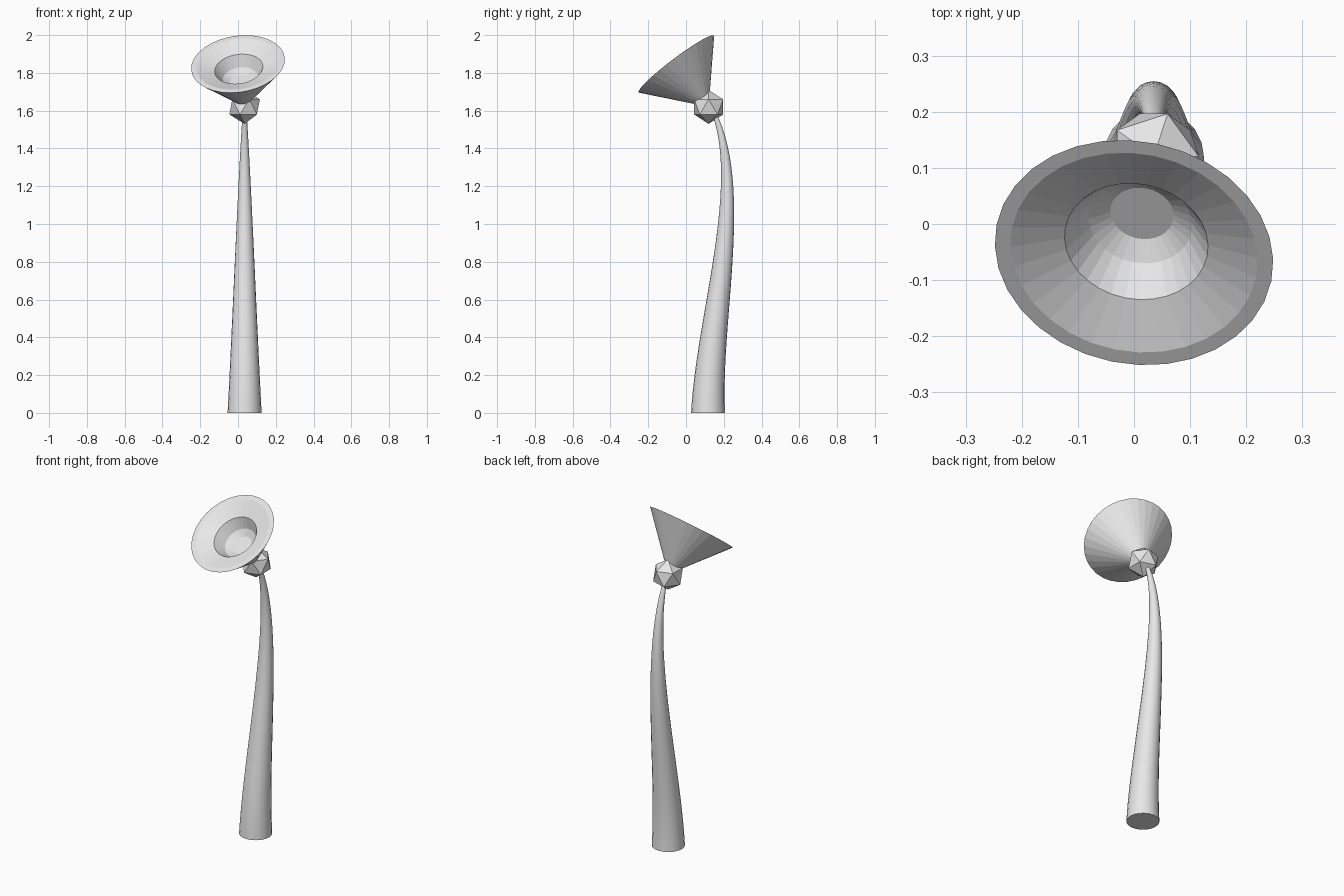
import bpy, bmesh, math
from mathutils import Vector

if "Cube" in bpy.data.objects:
    bpy.data.objects.remove(bpy.data.objects["Cube"])

grey = bpy.data.materials.new("light_grey")
grey.diffuse_color = (0.8, 0.8, 0.8, 1)
grey.use_nodes = True
grey.node_tree.nodes["Principled BSDF"].inputs["Base Color"].default_value = grey.diffuse_color

JOINT = Vector((0.035, 0.12, 1.62))      # centre of the faceted joint
RIM = Vector((0.0, -0.051, 1.847))       # centre of the shade opening
SIDES = 32


def add_mesh(name, bm):
    bmesh.ops.recalc_face_normals(bm, faces=bm.faces)
    me = bpy.data.meshes.new(name)
    bm.to_mesh(me)
    bm.free()
    me.materials.append(grey)
    ob = bpy.data.objects.new(name, me)
    bpy.context.collection.objects.link(ob)
    return ob


# Stem: tapered, bent tube
cu = bpy.data.curves.new("stem", 'CURVE')
cu.dimensions = '3D'
cu.resolution_u = 28
cu.bevel_depth = 1.0
cu.bevel_resolution = 8
cu.use_fill_caps = True
sp = cu.splines.new('BEZIER')
sp.bezier_points.add(1)
points = [
    ((0.035, 0.117, 0), (0.035, 0.117, -0.5), (0.035, 0.117, 0.5), 0.09),
    ((0.035, 0.143, 1.6), (0.035, 0.325, 1.2), (0.035, 0.0, 1.9), 0.01),
]
for bp, (co, left, right, rad) in zip(sp.bezier_points, points):
    bp.handle_left_type = bp.handle_right_type = 'FREE'
    bp.co, bp.handle_left, bp.handle_right, bp.radius = co, left, right, rad
cu.materials.append(grey)
stem = bpy.data.objects.new("stem", cu)
bpy.context.collection.objects.link(stem)
bpy.context.view_layer.objects.active = stem
stem.select_set(True)
bpy.ops.object.convert(target='MESH')
bpy.ops.object.shade_smooth_by_angle(angle=math.radians(40))

# Joint: low-poly ball
bm = bmesh.new()
bmesh.ops.create_icosphere(bm, subdivisions=1, radius=0.09)
joint = add_mesh("joint", bm)
joint.location = JOINT

# Shade: lathed cone with flat rim, shallow dish and stepped bowl
axis = RIM - JOINT
depth = axis.length
# (radius, depth below the opening)
profile = [(0.25, 0), (0.222, 0), (0.129, 0.033), (0.093, 0.093), (0.057, 0.117)]
bm = bmesh.new()
rings = []
for r, d in profile:
    rings.append([bm.verts.new((r * math.cos(a), r * math.sin(a), depth - d))
                  for a in (2 * math.pi * i / SIDES for i in range(SIDES))])
apex = bm.verts.new((0, 0, 0))
for i in range(SIDES):
    j = (i + 1) % SIDES
    bm.faces.new((apex, rings[0][j], rings[0][i]))
    for a, b in zip(rings, rings[1:]):
        bm.faces.new((a[i], a[j], b[j], b[i]))
bm.faces.new(rings[-1])
shade = add_mesh("shade", bm)
shade.location = JOINT
shade.rotation_mode = 'QUATERNION'
shade.rotation_quaternion = axis.to_track_quat('Z', 'Y')
